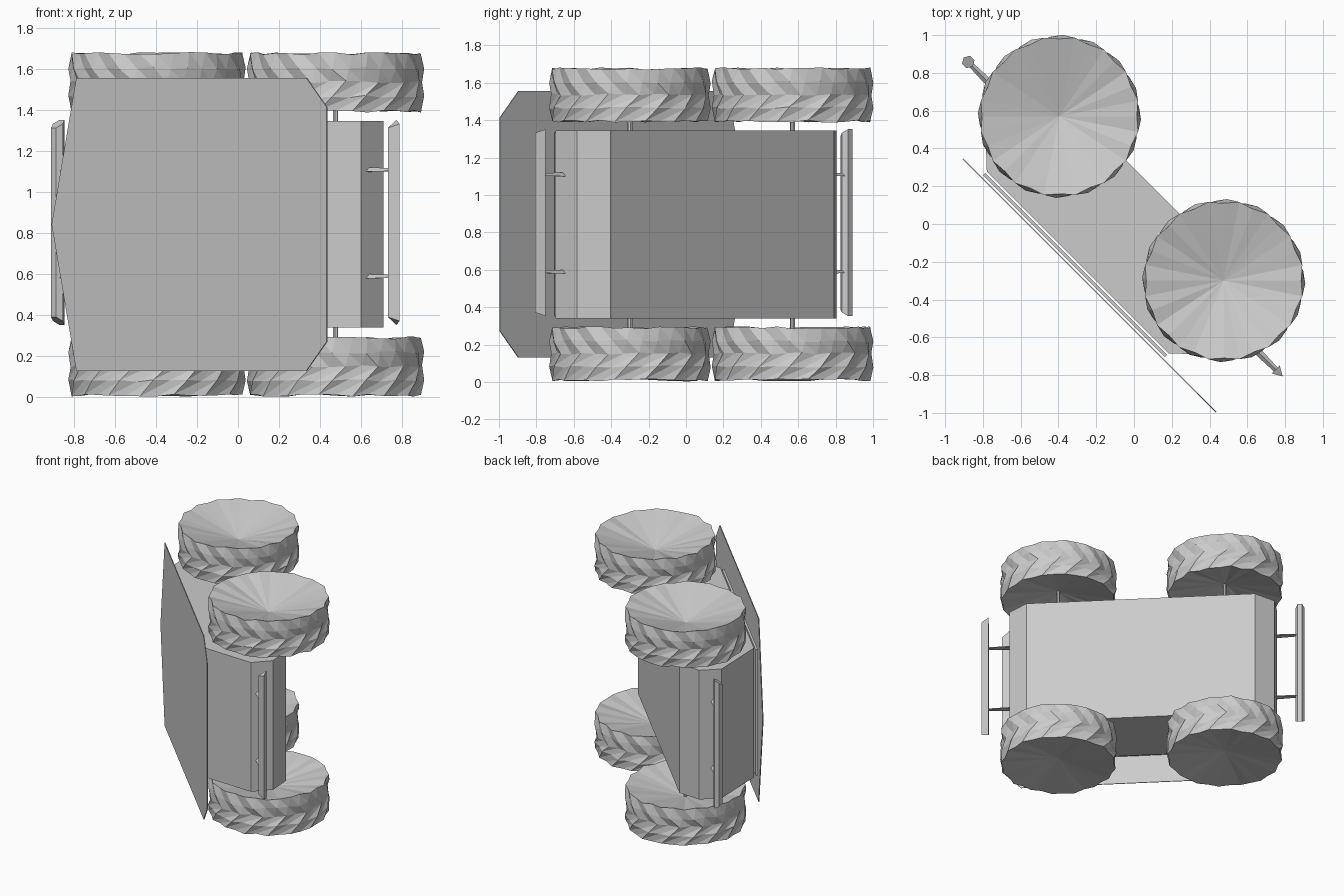
import bpy, bmesh, math, random
from mathutils import Vector

if "Cube" in bpy.data.objects:
    bpy.data.objects.remove(bpy.data.objects["Cube"])

random.seed(4)
S = math.sqrt(0.5)
MID_U = -0.067      # middle of the vehicle along its length
MID_Z = 0.843       # middle of its width (it lies on its side)


def place(u, v, z):
    """u = along the vehicle, v = towards its underside, z = its width."""
    return Vector(((u + v) * S, (v - u) * S, z))


def finish(name, bm):
    bmesh.ops.recalc_face_normals(bm, faces=bm.faces)
    me = bpy.data.meshes.new(name)
    bm.to_mesh(me)
    bm.free()
    ob = bpy.data.objects.new(name, me)
    bpy.context.collection.objects.link(ob)
    return ob


def loft(name, rings):
    """Skin between matching rings of points and cap both ends."""
    bm = bmesh.new()
    vs = [[bm.verts.new(p) for p in r] for r in rings]
    n = len(rings[0])
    for a, b in zip(vs, vs[1:]):
        for i in range(n):
            j = (i + 1) % n
            bm.faces.new((a[i], a[j], b[j], b[i]))
    bm.faces.new(vs[0])
    bm.faces.new(vs[-1])
    return finish(name, bm)


def prism_z(name, profile, half):
    return loft(name, [[place(u, v, MID_Z + s * half) for u, v in profile] for s in (-1, 1)])


# Body hull: mirrored side profile extruded over the width
side = [(0.68, -0.355), (0.985, -0.07), (0.98, 0.09), (0.845, 0.208)]
hull = [(MID_U + u, v) for u, v in side] + [(MID_U - u, v) for u, v in reversed(side)]
prism_z("body", hull, 0.503)

# Lid between body and deck panel
prism_z("lid", [(MID_U - 0.68, -0.383), (MID_U + 0.68, -0.383),
                (MID_U + 0.68, -0.366), (MID_U - 0.68, -0.366)], 0.49)

# Deck panel with clipped front corners and a pointed rear
deck = [(1.011, 0.57), (0.87, 0.713), (-0.714, 0.713), (-0.884, 0.0),
        (-0.714, -0.713), (0.87, -0.713), (1.011, -0.57)]
loft("deck_panel", [[place(u, v, MID_Z + w) for u, w in deck] for v in (-0.4, -0.394)])


def wheel(name, u, v, side):
    """Chunky wheel with chevron tread and dished faces."""
    n = 32
    c = place(u, v, MID_Z + side * 0.692)
    bm = bmesh.new()
    # (height, lug radius, groove radius, chevron shift)
    rows = [(-0.142, 0.424, 0.41, 0), (-0.07, 0.432, 0.416, 0.8), (0.0, 0.424, 0.408, 1.6),
            (0.07, 0.432, 0.416, 0.8), (0.142, 0.424, 0.41, 0)]
    vs = []
    for h, ro, ri, sh in rows:
        ring = []
        for i in range(n):
            a = (i + sh) * math.tau / n
            r = ro if i % 2 else ri
            dz = random.uniform(-0.008, 0.005) * (1 if h > 0 else -1)
            ring.append(bm.verts.new(c + Vector((r * math.cos(a), r * math.sin(a), h + dz))))
        vs.append(ring)
    for a, b in zip(vs, vs[1:]):
        for i in range(n):
            j = (i + 1) % n
            bm.faces.new((a[i], a[j], b[j]))
            bm.faces.new((a[i], b[j], b[i]))
    # dished faces meeting at a hub point
    bottom, top = (-0.05, 0.02) if side > 0 else (-0.085, 0.05)
    for ring, h in ((vs[0], bottom), (vs[-1], top)):
        hub = bm.verts.new(c + Vector((0, 0, h)))
        for i in range(n):
            bm.faces.new((ring[i], ring[(i + 1) % n], hub))
    finish(name, bm)


def rod_z(name, u, v, r, z0, z1, n, tip=0.0):
    """Upright rod; tip tilts its cut ends."""
    rings = []
    for z, s in ((z0, 1), (z1, -1)):
        ring = []
        for i in range(n):
            a = i * math.tau / n
            ring.append(place(u + r * math.cos(a), v + r * math.sin(a),
                              z + s * tip * (1 - math.sin(a)) / 2))
        rings.append(ring)
    loft(name, rings)


# Four wheels on axles reaching into the dished inner faces
for end, u in (("rear", -0.682), ("front", 0.548)):
    for label, s in (("lower", -1), ("upper", 1)):
        wheel(f"{end}_{label}_wheel", u, 0.124, s)
        z = sorted((MID_Z + s * 0.49, MID_Z + s * 0.645))
        rod_z(f"{end}_{label}_axle", u, 0.124, 0.013, z[0], z[1], 6)

# Bumper bars, each held by two tapered brackets
for end, s, n in (("front", 1, 3), ("rear", -1, 6)):
    ub = MID_U + s * 1.16
    rod_z(f"{end}_bumper", ub, -0.014, 0.034, 0.35, 1.355, n, 0.045)
    for k, z in enumerate((0.59, 1.11)):
        rings = []
        for d, w in ((0.96, 0.022), (1.15, 0.014)):
            rings.append([place(MID_U + s * d, -0.014 + w * a, z + 0.5 * w * b)
                          for a, b in ((-1, -1), (1, -1), (0, 1))])
        loft(f"{end}_bumper_bracket_{k + 1}", rings)
